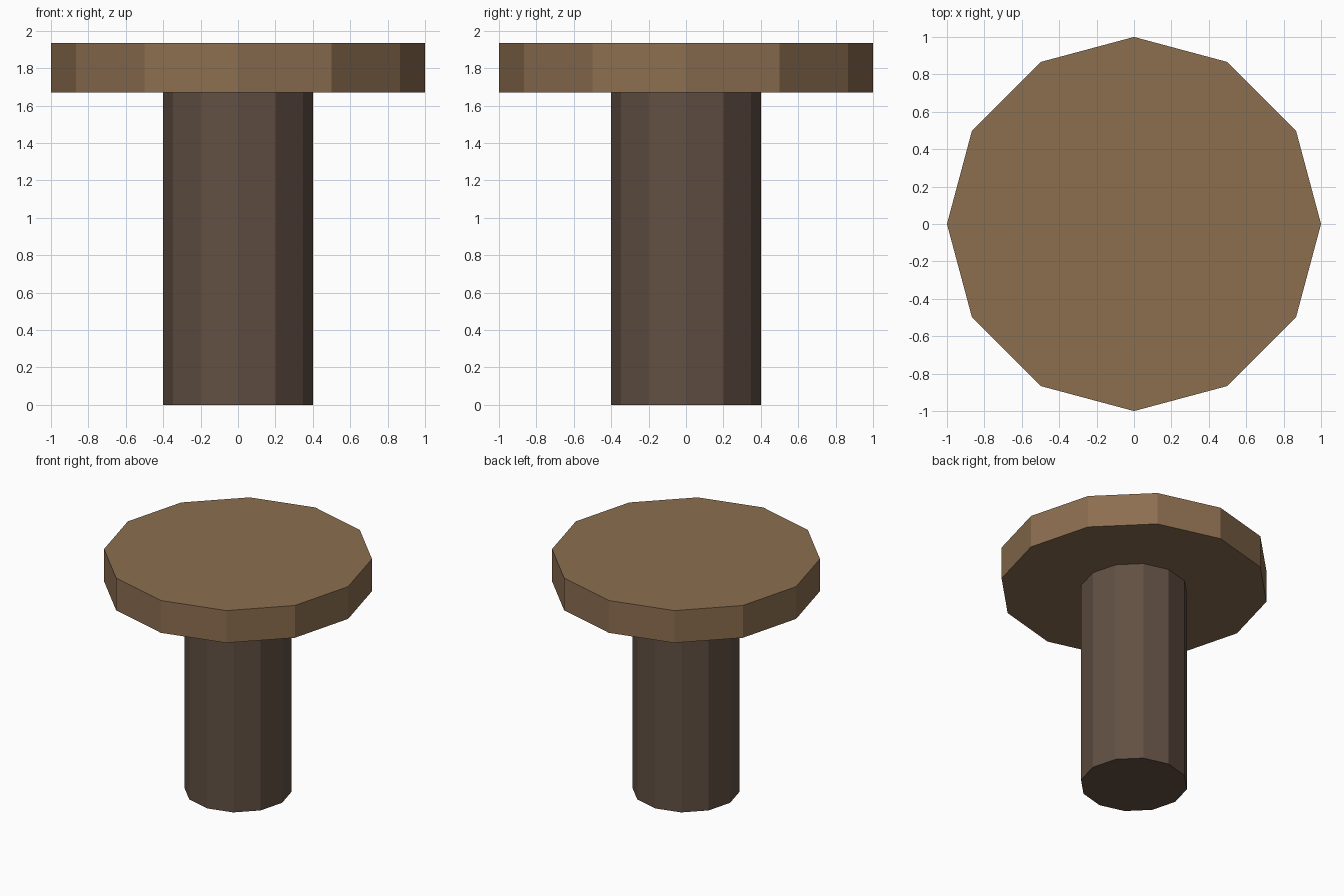
import bpy

if "Cube" in bpy.data.objects:
    bpy.data.objects.remove(bpy.data.objects["Cube"])


def material(name, rgb):
    m = bpy.data.materials.new(name)
    m.diffuse_color = (*rgb, 1.0)
    m.use_nodes = True
    m.node_tree.nodes["Principled BSDF"].inputs["Base Color"].default_value = m.diffuse_color
    return m


def drum(name, radius, z0, z1, mat):
    """Flat-shaded twelve-sided cylinder with a corner on each axis."""
    bpy.ops.mesh.primitive_cylinder_add(
        vertices=12, radius=radius, depth=z1 - z0, location=(0, 0, (z0 + z1) / 2))
    ob = bpy.context.object
    ob.name = name
    ob.data.materials.append(mat)
    return ob


light_wood = material("light_wood", (0.263, 0.156, 0.080))
dark_wood = material("dark_wood", (0.122, 0.080, 0.056))

# Central post
drum("post", 0.40, 0.0, 1.67, dark_wood)
# Round top slab
drum("table_top", 1.0, 1.67, 1.935, light_wood)
